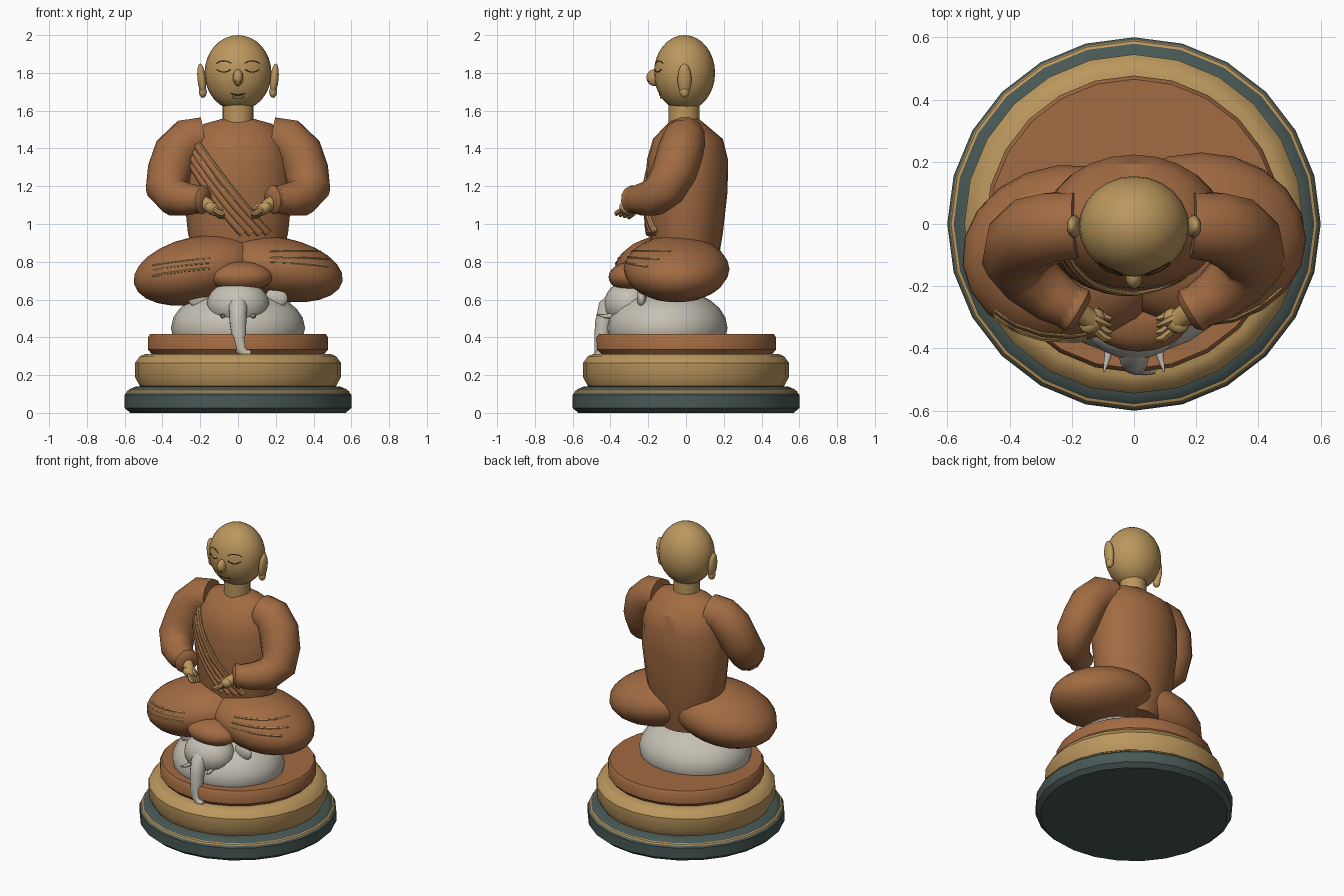
import bpy, bmesh, math
from mathutils import Vector, Matrix, Euler
from mathutils.bvhtree import BVHTree

if "Cube" in bpy.data.objects:
    bpy.data.objects.remove(bpy.data.objects["Cube"])


def material(name, rgb):
    m = bpy.data.materials.new(name)
    m.diffuse_color = (*rgb, 1)
    m.use_nodes = True
    m.node_tree.nodes["Principled BSDF"].inputs["Base Color"].default_value = m.diffuse_color
    return m


ROBE = material("robe brown", (0.36, 0.147, 0.055))
GOLD = material("gold skin", (0.50, 0.31, 0.11))
STONE = material("dark stone", (0.065, 0.098, 0.09))
WHITE = material("elephant grey", (0.56, 0.53, 0.455))
DARK = material("face line brown", (0.06, 0.025, 0.012))


def finish(name, bm, mat, angle=35):
    bmesh.ops.recalc_face_normals(bm, faces=bm.faces)
    me = bpy.data.meshes.new(name)
    bm.to_mesh(me)
    bm.free()
    me.materials.append(mat)
    me.shade_smooth()
    me.set_sharp_from_angle(angle=math.radians(angle))
    ob = bpy.data.objects.new(name, me)
    bpy.context.collection.objects.link(ob)
    return ob


def ellipsoid(name, mat, c, r, rot=(0, 0, 0), u=20, v=12):
    bm = bmesh.new()
    bmesh.ops.create_uvsphere(bm, u_segments=u, v_segments=v, radius=1)
    turn = Euler([math.radians(a) for a in rot]).to_matrix().to_4x4()
    bm.transform(Matrix.Translation(c) @ turn @ Matrix.Diagonal((*r, 1)))
    return finish(name, bm, mat, 60)


def skin(name, mat, rings, angle=35):
    """Bridge equal rings of points and cap both ends."""
    bm = bmesh.new()
    loops = [[bm.verts.new(p) for p in ring] for ring in rings]
    n = len(loops[0])
    for a, b in zip(loops, loops[1:]):
        for i in range(n):
            j = (i + 1) % n
            bm.faces.new((a[i], a[j], b[j], b[i]))
    bm.faces.new(loops[0])
    bm.faces.new(loops[-1])
    return finish(name, bm, mat, angle)


def loft(name, mat, sections, n=24):
    """Sections are (z, x radius, y radius, y centre)."""
    return skin(name, mat, [[(rx * math.sin(math.tau * i / n), cy + ry * math.cos(math.tau * i / n), z)
                             for i in range(n)] for z, rx, ry, cy in sections])


def lathe(name, mat, profile):
    return loft(name, mat, [(z, r, r, 0) for r, z in profile])


def tube(name, mat, pts, radii, sides=10, angle=50):
    pts = [Vector(p) for p in pts]
    if not isinstance(radii, (list, tuple)):
        radii = [radii] * len(pts)
    rings, last, side = [], None, None
    for i, p in enumerate(pts):
        d = (pts[min(i + 1, len(pts) - 1)] - pts[max(i - 1, 0)]).normalized()
        if side is None:
            side = d.orthogonal().normalized()
        else:
            side = last.rotation_difference(d) @ side
        up = d.cross(side)
        rings.append([p + radii[i] * (side * math.cos(math.tau * k / sides) + up * math.sin(math.tau * k / sides))
                      for k in range(sides)])
        last = d
    return skin(name, mat, rings, angle)


def on_front(ob, xz, lift=0.0):
    """Drop (x, z) points onto the front surface of an object."""
    tree = BVHTree.FromPolygons([v.co for v in ob.data.vertices], [p.vertices for p in ob.data.polygons])
    out = []
    for x, z in xz:
        hit = tree.ray_cast(Vector((x, -3, z)), Vector((0, 1, 0)))[0]
        if hit:
            out.append(hit + Vector((0, -lift, 0)))
    return out


def arc(x0, z0, x1, z1, bow, n=8):
    return [(x0 + (x1 - x0) * t, z0 + (z1 - z0) * t + bow * 4 * t * (1 - t)) for t in [i / n for i in range(n + 1)]]


# Round stepped pedestal
lathe("stone_base", STONE, [(0.57, 0), (0.6, 0.025), (0.6, 0.095), (0.575, 0.125), (0.54, 0.14)])
lathe("base_trim_ring", GOLD, [(0.57, 0.103), (0.592, 0.107), (0.588, 0.116), (0.57, 0.124)])
lathe("gold_tier", GOLD, [(0.50, 0.132), (0.52, 0.142), (0.545, 0.19), (0.545, 0.265), (0.52, 0.30), (0.49, 0.312)])
lathe("brown_tier", ROBE, [(0.455, 0.31), (0.477, 0.335), (0.477, 0.40), (0.465, 0.417)])

# Elephant lying on the pedestal
ellipsoid("elephant_body", WHITE, (0, -0.10, 0.45), (0.355, 0.32, 0.21), u=24)
ellipsoid("elephant_head", WHITE, (0, -0.30, 0.575), (0.165, 0.135, 0.125))
ellipsoid("elephant_cap", ROBE, (0.015, -0.29, 0.72), (0.17, 0.12, 0.08))
tube("elephant_trunk", WHITE,
     [(0, -0.37, 0.60), (0, -0.415, 0.56), (0, -0.435, 0.48), (0.005, -0.447, 0.40),
      (0.015, -0.452, 0.335), (0.04, -0.46, 0.312), (0.07, -0.465, 0.312)],
     [0.05, 0.05, 0.046, 0.039, 0.033, 0.026, 0.018])
for s, side in ((-1, "left"), (1, "right")):
    ellipsoid("elephant_ear_" + side, WHITE, (s * 0.205, -0.235, 0.61), (0.06, 0.025, 0.05), (0, s * 20, 0))
    tube("elephant_tusk_" + side, WHITE,
         [(s * 0.075, -0.37, 0.515), (s * 0.085, -0.43, 0.512), (s * 0.097, -0.475, 0.52)], [0.015, 0.011, 0.003], 8)

# Folded legs
legs = {-1: ellipsoid("leg_left", ROBE, (-0.215, -0.095, 0.755), (0.345, 0.285, 0.178), (0, -12, 6), 20, 12),
        1: ellipsoid("leg_right", ROBE, (0.215, -0.05, 0.762), (0.345, 0.28, 0.168), (0, 11, 0), 20, 12)}

# Gold fold lines on the legs
for i, (za, zb) in enumerate([(0.783, 0.82), (0.757, 0.795), (0.725, 0.765)]):
    tube(f"fold_line_left_{i}", GOLD, on_front(legs[-1], arc(-0.45, za, -0.15, zb, 0.004)), 0.006, 6)
for i, (za, zb) in enumerate([(0.855, 0.852), (0.825, 0.813), (0.80, 0.775)]):
    tube(f"fold_line_right_{i}", GOLD, on_front(legs[1], arc(0.17, za, 0.475, zb, 0.004)), 0.006, 6)

# Torso
torso = loft("torso", ROBE, [(0.66, 0.15, 0.12, 0.02), (0.80, 0.225, 0.17, 0.0), (0.95, 0.265, 0.195, 0.0),
                             (1.17, 0.288, 0.217, 0.003), (1.34, 0.28, 0.215, 0.008), (1.45, 0.25, 0.185, 0.01),
                             (1.53, 0.18, 0.10, 0), (1.555, 0.09, 0.07, 0)])

# Diagonal sash folds with gold edging
for i, (xa, za, xb, zb) in enumerate([(-0.225, 1.43, 0.155, 0.955), (-0.235, 1.39, 0.115, 0.95),
                                      (-0.24, 1.35, 0.07, 0.95), (-0.24, 1.31, 0.025, 0.95)]):
    tube(f"sash_fold_{i}", ROBE, on_front(torso, arc(xa, za, xb, zb, -0.02, 12)), 0.022, 8)
for i, (xa, za, xb, zb) in enumerate([(-0.222, 1.455, 0.172, 0.96), (-0.23, 1.41, -0.02, 1.13)]):
    tube(f"sash_trim_{i}", GOLD, on_front(torso, arc(xa, za, xb, zb, -0.02, 12), 0.012), 0.007, 6)

# Arms, cuffs and hands
for s, side in ((-1, "left"), (1, "right")):
    tube("arm_" + side, ROBE,
         [(s * 0.185, -0.005, 1.46), (s * 0.26, -0.01, 1.45), (s * 0.325, -0.03, 1.38), (s * 0.36, -0.06, 1.28),
          (s * 0.378, -0.11, 1.19), (s * 0.335, -0.17, 1.14), (s * 0.26, -0.235, 1.13), (s * 0.19, -0.275, 1.13)],
         [0.108, 0.115, 0.122, 0.12, 0.112, 0.10, 0.085, 0.07], 12)
    tube("cuff_" + side, ROBE, [(s * 0.215, -0.26, 1.13), (s * 0.185, -0.278, 1.128), (s * 0.17, -0.287, 1.126)],
         [0.072, 0.078, 0.06], 12)
    tube("wrist_" + side, GOLD, [(s * 0.21, -0.255, 1.135), (s * 0.165, -0.29, 1.105), (s * 0.14, -0.31, 1.085)],
         [0.036, 0.034, 0.034], 10)
    ellipsoid("palm_" + side, GOLD, (s * 0.135, -0.312, 1.08), (0.05, 0.036, 0.032), (0, s * -25, s * -45), 12, 8)
    for k in range(4):
        y, z = -0.365 + k * 0.022, 1.05 - k * 0.006
        tube(f"finger_{side}_{k}", GOLD, [(s * 0.125, y + 0.025, z + 0.025), (s * 0.095, y, z + 0.008),
                                          (s * 0.073, y - 0.005, z)], [0.013, 0.014, 0.008], 6)
    tube("thumb_" + side, GOLD, [(s * 0.135, -0.30, 1.105), (s * 0.105, -0.315, 1.095), (s * 0.08, -0.325, 1.075)],
         [0.015, 0.013, 0.008], 6)

# Neck, head and ears
tube("neck", GOLD, [(0, -0.01, 1.52), (0, -0.01, 1.66)], 0.082, 16)
head = ellipsoid("head", GOLD, (0, -0.008, 1.80), (0.177, 0.162, 0.2), u=24, v=16)
ellipsoid("nose", GOLD, (0, -0.165, 1.775), (0.028, 0.045, 0.045), (-15, 0, 0), 12, 8)
for s, side in ((-1, "left"), (1, "right")):
    ellipsoid("ear_" + side, GOLD, (s * 0.192, -0.008, 1.765), (0.023, 0.037, 0.085), (0, s * 6, 0), 14, 10)
    ellipsoid("ear_lobe_" + side, GOLD, (s * 0.186, -0.008, 1.70), (0.022, 0.026, 0.032), u=10, v=8)
    # Closed eyes, brows and nostrils
    tube("eyelid_" + side, DARK, on_front(head, arc(s * 0.04, 1.818, s * 0.112, 1.818, -0.014)), 0.0035, 6)
    tube("brow_" + side, DARK, on_front(head, arc(s * 0.035, 1.85, s * 0.115, 1.85, 0.014)), 0.003, 6)
    ellipsoid("nostril_" + side, DARK, (s * 0.013, -0.199, 1.755), (0.004, 0.004, 0.003), u=6, v=4)

# Mouth
tube("mouth_line", DARK, on_front(head, arc(-0.04, 1.692, 0.04, 1.692, -0.008)), 0.0035, 6)
tube("lower_lip", GOLD, on_front(head, arc(-0.028, 1.677, 0.028, 1.677, -0.006)), 0.008, 6)
